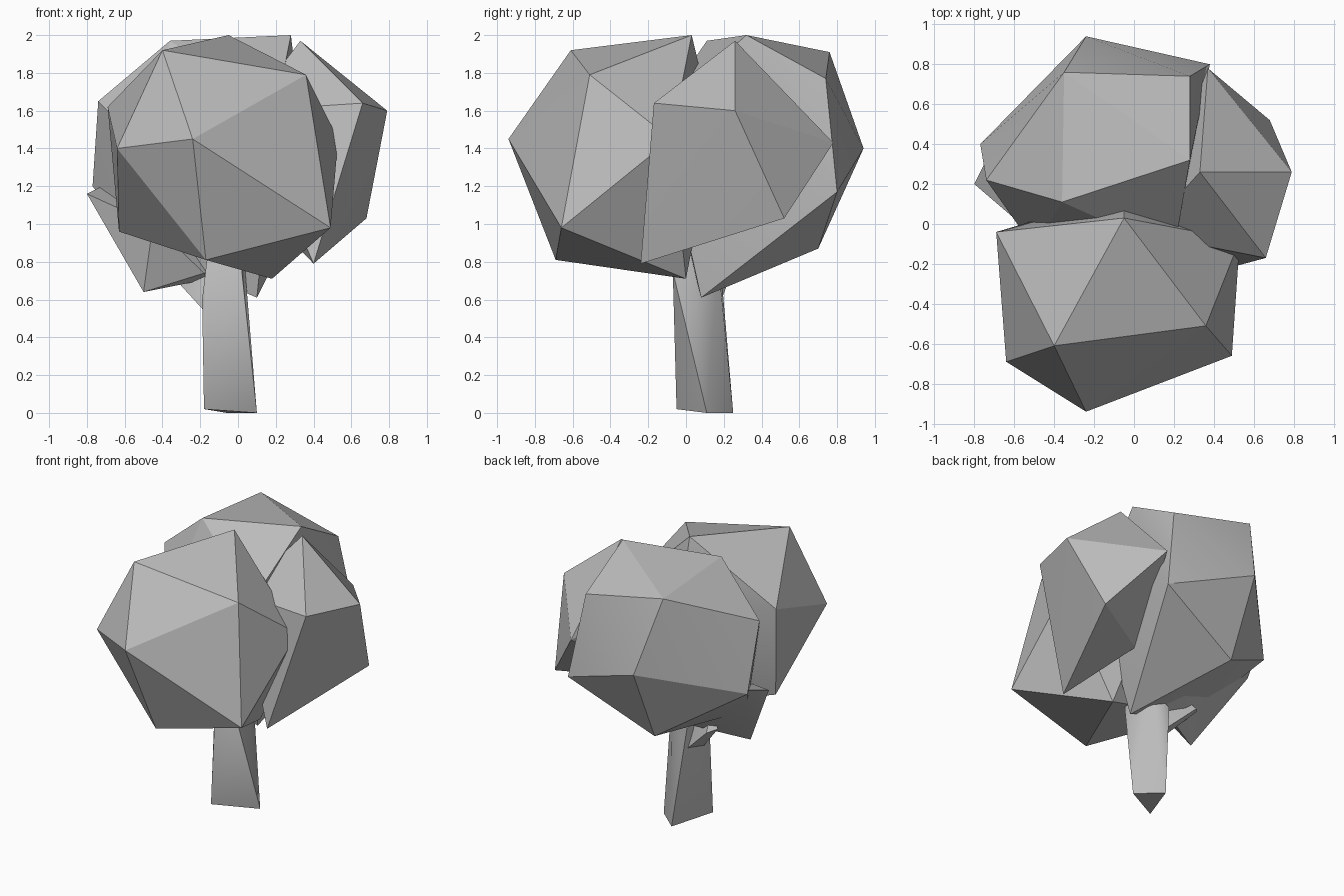
import bpy, bmesh, math

grey = bpy.data.materials.new("light grey")
grey.diffuse_color = (0.5, 0.5, 0.5, 1)


def hull(name, points, angle):
    """Faceted closed lump wrapped around a few corner points."""
    bm = bmesh.new()
    for p in points:
        bm.verts.new(p)
    bmesh.ops.convex_hull(bm, input=bm.verts)
    loose = [v for v in bm.verts if not v.link_faces]
    bmesh.ops.delete(bm, geom=loose, context='VERTS')
    bmesh.ops.recalc_face_normals(bm, faces=bm.faces)
    me = bpy.data.meshes.new(name)
    bm.to_mesh(me)
    bm.free()
    me.materials.append(grey)
    ob = bpy.data.objects.new(name, me)
    bpy.context.collection.objects.link(ob)
    bpy.ops.object.select_all(action='DESELECT')
    bpy.context.view_layer.objects.active = ob
    ob.select_set(True)
    bpy.ops.object.shade_smooth_by_angle(angle=math.radians(angle))
    return ob


# Front foliage clump
hull("front_foliage", [
    (-.40, -.61, 1.92), (.36, -.51, 1.79), (-.24, -.94, 1.45), (-.64, -.69, 1.40),
    (-.63, -.12, .96), (-.17, -.69, .81), (.18, 0, .71), (.49, -.66, .98),
    (-.05, .03, 2.0), (-.69, -.04, 1.62), (.53, -.08, 1.45), (-.05, .15, 1.5)], 22)

# Back foliage clump
hull("back_foliage", [
    (.28, .32, 2.0), (.28, .74, 1.77), (-.36, .11, 1.97), (-.35, .76, 1.91),
    (-.24, .94, 1.40), (.38, .80, 1.17), (-.74, .22, 1.65), (-.77, .40, 1.20),
    (-.24, .70, .87), (.10, .08, .61), (-.52, .05, .88),
    (.20, -.14, 1.60), (-.50, -.12, 1.40)], 22)

# Right foliage clump
hull("right_foliage", [
    (.33, .26, 1.97), (.79, .26, 1.60), (.66, -.17, 1.64), (.68, .52, 1.03),
    (.40, -.24, .79), (.37, .78, 1.43), (.05, -.05, 1.60), (.20, .25, 1.0)], 22)

# Small low clump poking out on the left
hull("left_foliage", [
    (-.80, .20, 1.16), (-.72, .36, 1.20), (-.50, -.02, .64),
    (-.45, -.10, 1.0), (-.18, .05, .74), (-.2, .27, .78), (0, .2, .74)], 22)

# Twisted trunk
hull("trunk", [
    (-.18, -.05, .02), (.10, .11, 0), (-.06, .25, 0),
    (-.19, .0, .6), (-.16, -.02, .85), (.02, -.07, .75), (.03, .03, .85),
    (0, .17, .8), (-.14, .19, .7)], 50)

# Side branch
hull("branch", [
    (-.17, .04, .53), (-.13, .17, .55), (-.10, .08, .72),
    (-.38, .18, .76), (-.33, .24, .74), (-.30, .14, .86)], 50)
